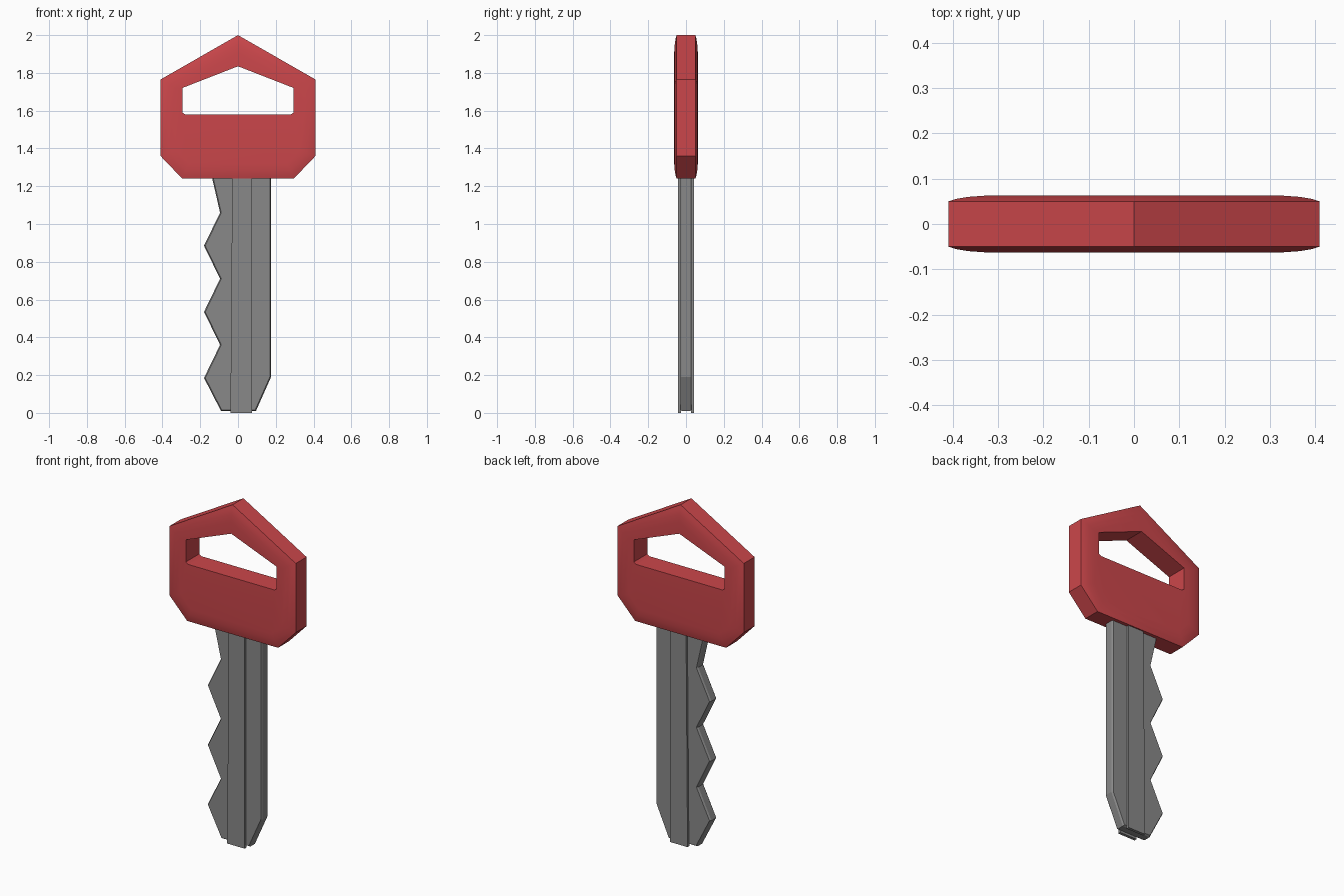
import bpy, bmesh, math
from mathutils import Vector

if "Cube" in bpy.data.objects:
    bpy.data.objects.remove(bpy.data.objects["Cube"])


def material(name, rgb):
    m = bpy.data.materials.new(name)
    m.diffuse_color = (*rgb, 1)
    m.use_nodes = True
    m.node_tree.nodes["Principled BSDF"].inputs["Base Color"].default_value = m.diffuse_color
    return m


RED = material("red plastic", (0.60, 0.062, 0.070))
STEEL = material("grey steel", (0.25, 0.25, 0.25))


def inset(points, d):
    """Offset a clockwise outline inwards by d with mitred corners."""
    out = []
    n = len(points)
    for i in range(n):
        a, b, c = (Vector(points[(i + k) % n]) for k in (-1, 0, 1))
        u, v = (b - a).normalized(), (c - b).normalized()
        n1, n2 = Vector((u.y, -u.x)), Vector((v.y, -v.x))
        out.append(tuple(b + (n1 + n2) * d / (1 + n1.dot(n2))))
    return out


def loft(name, rings, mat, closed=False):
    """Join (outline, y) rings; cap the ends or close the loop."""
    bm = bmesh.new()
    vs = [[bm.verts.new((x, y, z)) for x, z in pts] for pts, y in rings]
    n = len(vs[0])
    pairs = list(zip(vs, vs[1:]))
    if closed:
        pairs.append((vs[-1], vs[0]))
    else:
        bm.faces.new(vs[0])
        bm.faces.new(vs[-1][::-1])
    for r, s in pairs:
        for i in range(n):
            j = (i + 1) % n
            bm.faces.new((r[i], s[i], s[j], r[j]))
    bmesh.ops.recalc_face_normals(bm, faces=bm.faces)
    me = bpy.data.meshes.new(name)
    bm.to_mesh(me)
    bm.free()
    me.materials.append(mat)
    ob = bpy.data.objects.new(name, me)
    bpy.context.collection.objects.link(ob)
    return ob


def mirrored(half):
    """Clockwise outline from its apex and right-hand points."""
    return half + [(-x, z) for x, z in half[:0:-1]]


# Bow: pillowed red grip with a hanging slot
outer = mirrored([(0, 2.0), (0.41, 1.765), (0.41, 1.36), (0.295, 1.24)])
slot = mirrored([(0, 1.835), (0.295, 1.72), (0.295, 1.59), (0.28, 1.58)])
pillow = [(0, 0.05), (0.018, 0.0555), (0.045, 0.060), (0.08, 0.0625)]
front = [(inset(outer, d), -y) for d, y in pillow] + [(slot, -0.0625)]
back = [(pts, -y) for pts, y in front[::-1]]
bow = loft("bow", front + back, RED, closed=True)
bpy.context.view_layer.objects.active = bow
bow.select_set(True)
bpy.ops.object.shade_smooth_by_angle(angle=math.radians(20))

# Blade: toothed core with slightly bevelled edges
teeth = [(-0.18 if i % 2 == 0 else -0.095, 0.185 + 0.175 * i) for i in range(6)]
core = [(-0.15, 1.3), (0.175, 1.3), (0.175, 0.19), (0.095, 0.01), (-0.09, 0.01)] + teeth
thin = inset(core, 0.006)
loft("blade", [(thin, -0.03), (core, -0.021), (core, 0.021), (thin, 0.03)], STEEL)

# Raised rib along both faces of the blade
rib = [(-0.03, 1.3), (0.073, 1.3), (0.073, 0.0), (-0.04, 0.0)]
for side, label in ((-1, "front"), (1, "back")):
    loft(label + "_rib", [(rib, side * 0.026), (rib, side * 0.043)], STEEL)
